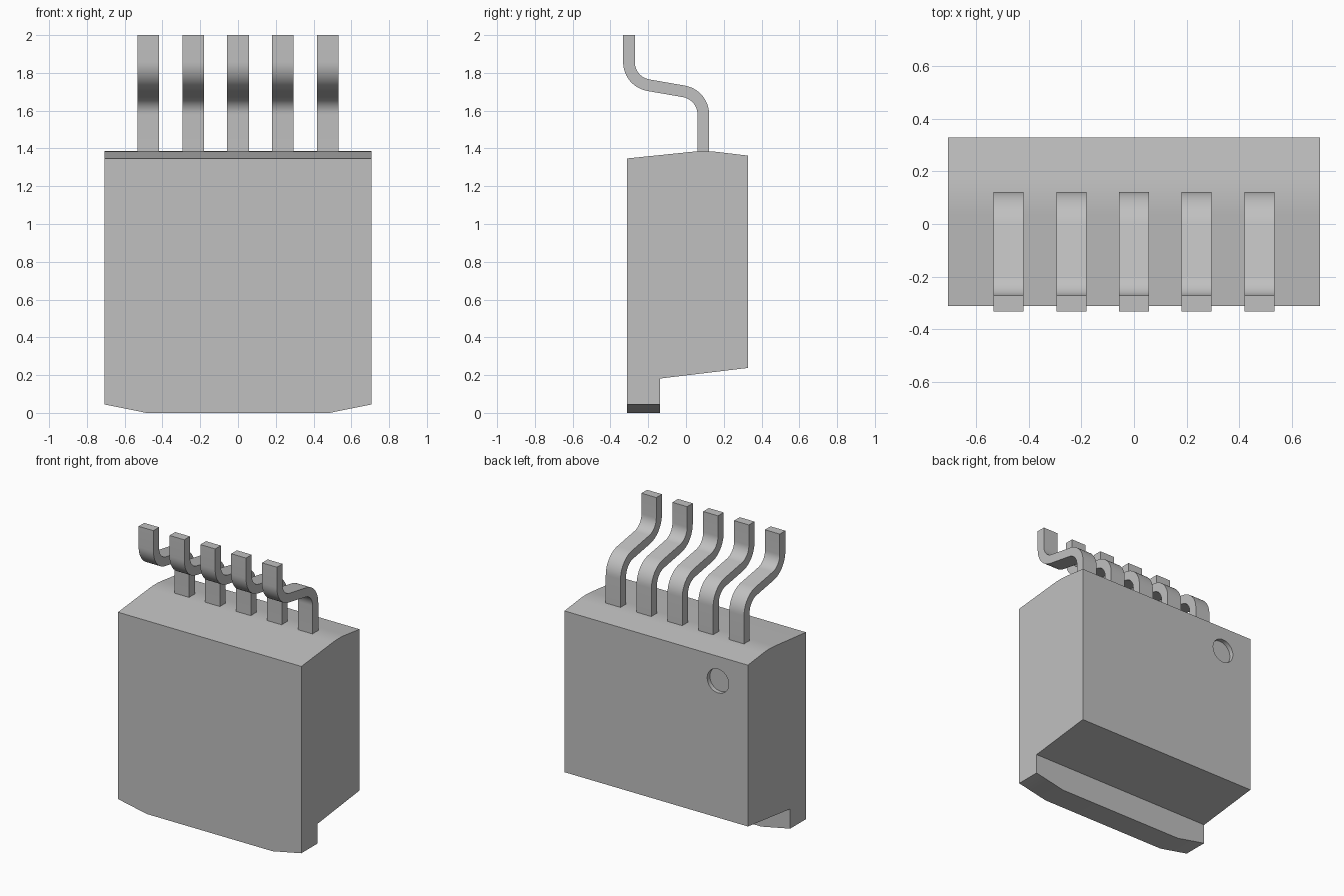
import bpy, bmesh
from math import sin, cos, radians
from mathutils import Vector

if "Cube" in bpy.data.objects:
    bpy.data.objects.remove(bpy.data.objects["Cube"], do_unlink=True)

grey = bpy.data.materials.new("neutral_grey")
grey.use_nodes = True
COLOUR = (0.53, 0.53, 0.53, 1)
grey.diffuse_color = COLOUR
grey.node_tree.nodes["Principled BSDF"].inputs["Base Color"].default_value = COLOUR


def prism(name, profile, width, x=0, cuts=()):
    """Extrude a (y, z) outline along x, trimming with (point, normal) planes."""
    bm = bmesh.new()
    face = bm.faces.new([bm.verts.new((x - width / 2, y, z)) for y, z in profile])
    ext = bmesh.ops.extrude_face_region(bm, geom=[face], use_keep_orig=True)
    moved = [v for v in ext["geom"] if isinstance(v, bmesh.types.BMVert)]
    bmesh.ops.translate(bm, verts=moved, vec=(width, 0, 0))
    for point, normal in cuts:
        geom = bm.verts[:] + bm.edges[:] + bm.faces[:]
        bmesh.ops.bisect_plane(bm, geom=geom, plane_co=point, plane_no=normal, clear_outer=True)
        bmesh.ops.holes_fill(bm, edges=[e for e in bm.edges if e.is_boundary])
    bmesh.ops.recalc_face_normals(bm, faces=bm.faces)
    mesh = bpy.data.meshes.new(name)
    bm.to_mesh(mesh)
    bm.free()
    mesh.materials.append(grey)
    obj = bpy.data.objects.new(name, mesh)
    bpy.context.collection.objects.link(obj)
    return obj


def smooth(obj):
    bpy.ops.object.select_all(action="DESELECT")
    obj.select_set(True)
    bpy.context.view_layer.objects.active = obj
    bpy.ops.object.shade_smooth_by_angle(angle=radians(30))


# Package body: tapered block with a rounded top ridge and a front tab
HALF = 0.707
ridge_start, ridge_peak, ridge_end = Vector((0.03, 1.382)), Vector((0.1, 1.3895)), Vector((0.17, 1.381))
ridge = []
for i in range(9):
    t = i / 8
    p = ridge_start * (1 - t) ** 2 + ridge_peak * 2 * t * (1 - t) + ridge_end * t * t
    ridge.append((p.x, p.y))
outline = [(-0.312, 0), (-0.312, 1.347), *ridge, (0.328, 1.362), (0.328, 0.238), (-0.137, 0.182), (-0.137, 0)]
corner_cuts = [((s * 0.485, 0, 0), (s * 0.045, 0, -(HALF - 0.485))) for s in (-1, 1)]
body = prism("package_body", outline, 2 * HALF, cuts=corner_cuts)

# Shallow round orientation mark sunk into the back
bpy.ops.mesh.primitive_cylinder_add(vertices=48, radius=0.083, depth=0.06,
                                    location=(-0.476, 0.328, 1.19), rotation=(radians(90), 0, 0))
cutter = bpy.context.object
cutter.name = "mark_cutter"
cutter.data.materials.append(grey)
cutter.hide_render = True
mark = body.modifiers.new("round_mark", "BOOLEAN")
mark.operation = "DIFFERENCE"
mark.solver = "EXACT"
mark.object = cutter
bpy.context.view_layer.objects.active = body
bpy.ops.object.modifier_apply(modifier=mark.name)
bpy.data.objects.remove(cutter, do_unlink=True)
smooth(body)

# Leads: flat strips with two opposite bends
BEND, THICK, TURN, STEPS = 0.124, 0.062, 80, 12
LOW, HIGH = 0.0915, -0.302


def lead_side(offset):
    """One edge of the strip, offset from its centre line."""
    pts = [(LOW + offset, 1.3)]
    for i in range(STEPS + 1):
        a = radians(TURN * i / STEPS)
        r = BEND + offset
        pts.append((LOW - BEND + r * cos(a), 1.58 + r * sin(a)))
    for i in range(STEPS + 1):
        a = radians(180 + TURN * (1 - i / STEPS))
        r = BEND - offset
        pts.append((HIGH + BEND + r * cos(a), 1.857 + r * sin(a)))
    return pts + [(HIGH + offset, 2)]


strip = lead_side(THICK / 2) + lead_side(-THICK / 2)[::-1]
for n in range(5):
    smooth(prism(f"lead_{n + 1}", strip, 0.114, x=(n - 2) * 0.238))
